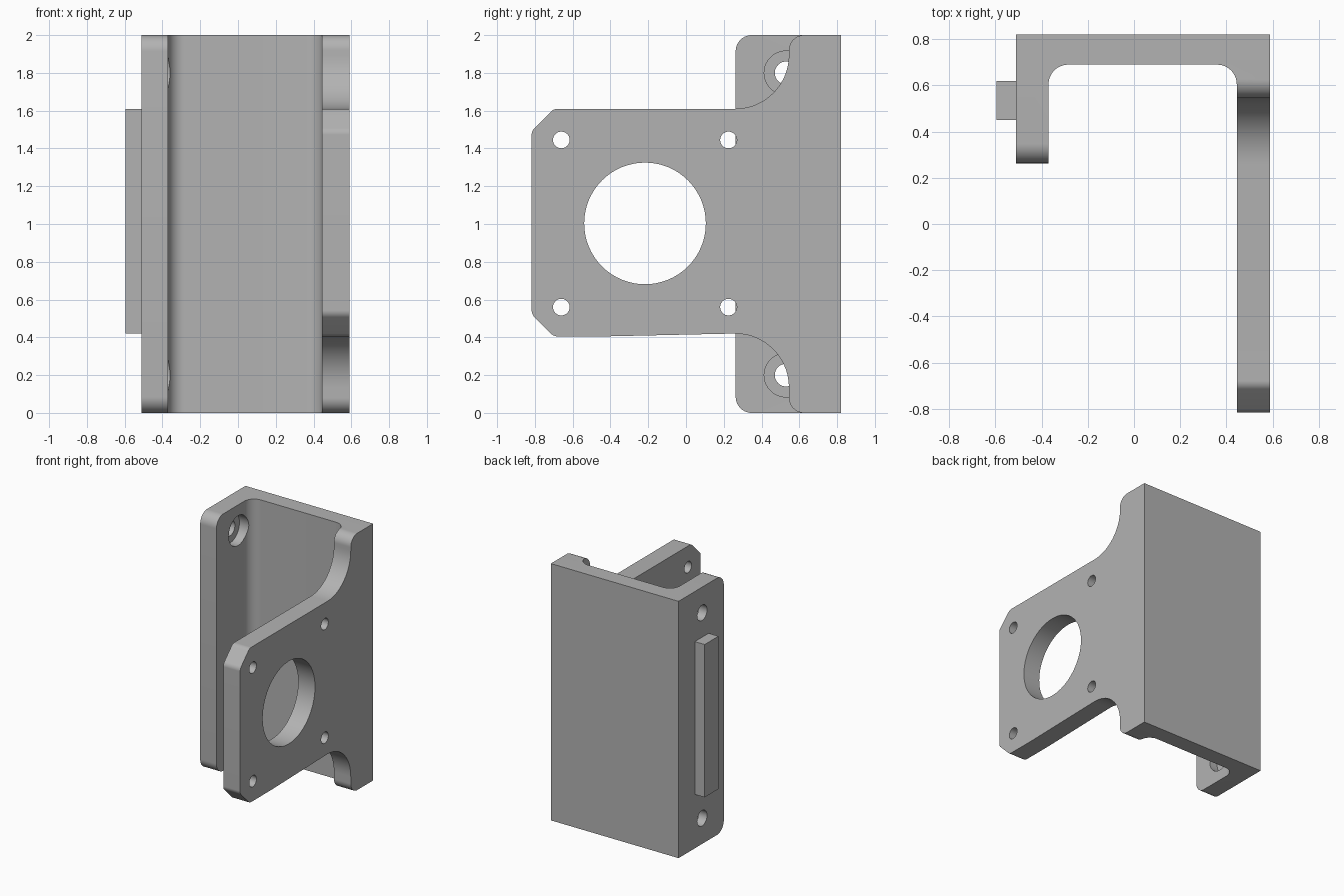
import bpy
import bmesh
from math import tan
from mathutils import Vector, Matrix

cube = bpy.data.objects.get("Cube")
if cube:
    bpy.data.objects.remove(cube, do_unlink=True)

grey = bpy.data.materials.new("matte grey")
grey.use_nodes = True
grey.diffuse_color = (0.45, 0.45, 0.45, 1)
grey.node_tree.nodes["Principled BSDF"].inputs["Base Color"].default_value = grey.diffuse_color


def rounded(corners, steps=14):
    """Outline from (u, v, radius) corners, each filleted by its radius."""
    points = []
    for i, (u, v, r) in enumerate(corners):
        p = Vector((u, v))
        if not r:
            points.append(p)
            continue
        a = (Vector(corners[i - 1][:2]) - p).normalized()
        b = (Vector(corners[(i + 1) % len(corners)][:2]) - p).normalized()
        half = a.angle(b) / 2
        reach = r / tan(half)
        centre = p + (a + b).normalized() * (reach ** 2 + r ** 2) ** 0.5
        start, end = p + a * reach - centre, p + b * reach - centre
        turn = start.angle_signed(end)
        for k in range(steps + 1):
            points.append(centre + Matrix.Rotation(-turn * k / steps, 2) @ start)
    return points


def prism(name, outline, low, high, axis):
    """Extrude an outline along x (outline in y, z) or z (outline in x, y)."""
    bm = bmesh.new()
    place = (lambda p: (low, p.x, p.y)) if axis == "x" else (lambda p: (p.x, p.y, low))
    face = bm.faces.new([bm.verts.new(place(p)) for p in outline])
    depth = high - low
    move = Vector((depth, 0, 0)) if axis == "x" else Vector((0, 0, depth))
    grown = bmesh.ops.extrude_face_region(bm, geom=[face], use_keep_orig=True)
    new_verts = [g for g in grown["geom"] if isinstance(g, bmesh.types.BMVert)]
    bmesh.ops.translate(bm, verts=new_verts, vec=move)
    bmesh.ops.recalc_face_normals(bm, faces=bm.faces)
    mesh = bpy.data.meshes.new(name)
    bm.to_mesh(mesh)
    bm.free()
    mesh.materials.append(grey)
    obj = bpy.data.objects.new(name, mesh)
    bpy.context.collection.objects.link(obj)
    return obj


def drill(name, y, z, radius, low, high):
    """Round cutter along x."""
    outline = [Vector((y, z)) + Matrix.Rotation(k * 6.283185 / 64, 2) @ Vector((radius, 0))
               for k in range(64)]
    return prism(name, outline, low, high, "x")


def combine(target, tool, operation):
    mod = target.modifiers.new(operation, "BOOLEAN")
    mod.operation = operation
    mod.solver = "EXACT"
    mod.object = tool
    bpy.ops.object.select_all(action="DESELECT")
    bpy.context.view_layer.objects.active = target
    target.select_set(True)
    bpy.ops.object.modifier_apply(modifier=mod.name)
    bpy.data.objects.remove(tool, do_unlink=True)


# U-shaped channel with filleted inside corners
bracket = prism("bracket", rounded([
    (-0.51, 0.82, 0), (-0.51, 0.1, 0), (-0.37, 0.1, 0), (-0.37, 0.69, 0.085),
    (0.445, 0.69, 0.085), (0.445, -0.9, 0), (0.59, -0.9, 0), (0.59, 0.82, 0)]),
    -0.1, 2.1, "z")

# Side outlines: motor plate on the left, short flange on the right
trim = prism("side_outline", rounded([
    (0.9, 0, 0), (0.9, 2, 0), (0.545, 2, 0.08), (0.545, 1.61, 0.285),
    (-0.70, 1.61, 0.05), (-0.817, 1.493, 0.05), (-0.817, 0.522, 0.05),
    (-0.70, 0.405, 0.05), (-0.43, 0.405, 0), (0.25, 0.42, 0),
    (0.545, 0.42, 0.285), (0.545, 0, 0.08)]), 0, 0.8, "x")
flange = prism("flange_outline", rounded([
    (0.9, 0, 0), (0.9, 2, 0), (0.263, 2, 0.085), (0.263, 0, 0.085)]), -0.8, 0.1, "x")
combine(trim, flange, "UNION")
combine(bracket, trim, "INTERSECT")

# Motor opening and its four screw holes
combine(bracket, drill("motor_opening", -0.217, 1.003, 0.322, 0.3, 0.7), "DIFFERENCE")
for y in (-0.66, 0.225):
    for z in (0.56, 1.445):
        combine(bracket, drill("screw_hole", y, z, 0.044, 0.3, 0.7), "DIFFERENCE")

# Counterbored mounting holes in the flange
for z in (0.2, 1.8):
    combine(bracket, drill("mount_hole", 0.53, z, 0.06, -0.7, -0.3), "DIFFERENCE")
    combine(bracket, drill("counterbore", 0.53, z, 0.116, -0.44, -0.25), "DIFFERENCE")

# Locating rail on the outside of the flange
rail = prism("locating_rail", [Vector(p) for p in (
    (0.45, 0.42), (0.62, 0.42), (0.62, 1.61), (0.45, 1.61))], -0.595, -0.505, "x")
combine(bracket, rail, "UNION")

bpy.ops.object.shade_smooth_by_angle(angle=0.52)
